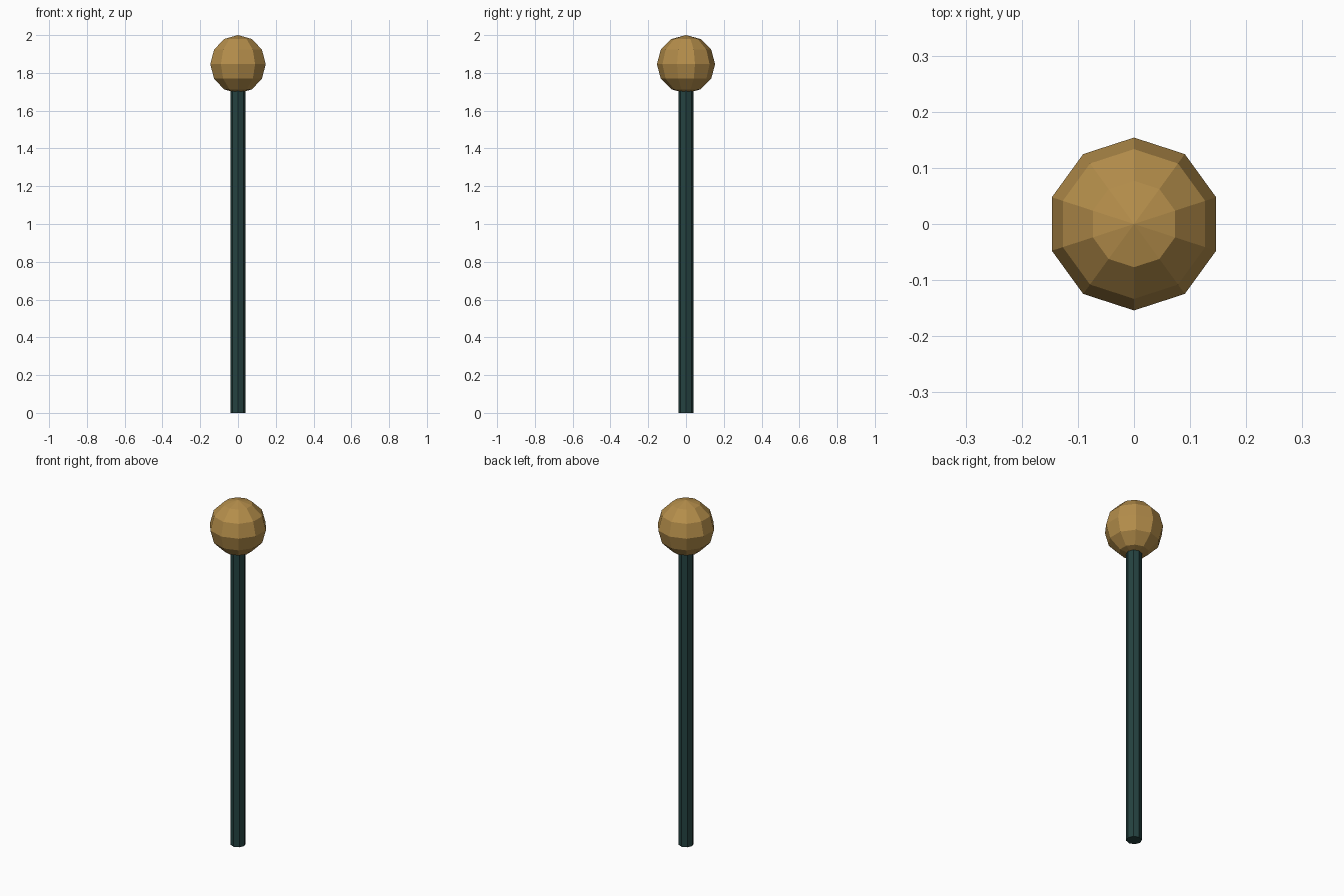
import bpy

if "Cube" in bpy.data.objects:
    bpy.data.objects.remove(bpy.data.objects["Cube"])


def paint(obj, name, color):
    mat = bpy.data.materials.new(name)
    mat.diffuse_color = color
    mat.use_nodes = True
    mat.node_tree.nodes["Principled BSDF"].inputs["Base Color"].default_value = mat.diffuse_color
    obj.data.materials.append(mat)


# Slim faceted stem, its top tucked into the ball
STEM_TOP = 1.72
bpy.ops.mesh.primitive_cylinder_add(vertices=8, radius=0.041, depth=STEM_TOP,
                                    location=(0, 0, STEM_TOP / 2))
stem = bpy.context.object
stem.name = "stem"
paint(stem, "dark_green", (0.018, 0.055, 0.052, 1))

# Low-poly ball on top
R = 0.154
bpy.ops.mesh.primitive_uv_sphere_add(segments=10, ring_count=6, radius=R,
                                     location=(0, 0, 2 - R))
ball = bpy.context.object
ball.name = "ball"
paint(ball, "ochre", (0.46, 0.27, 0.07, 1))
